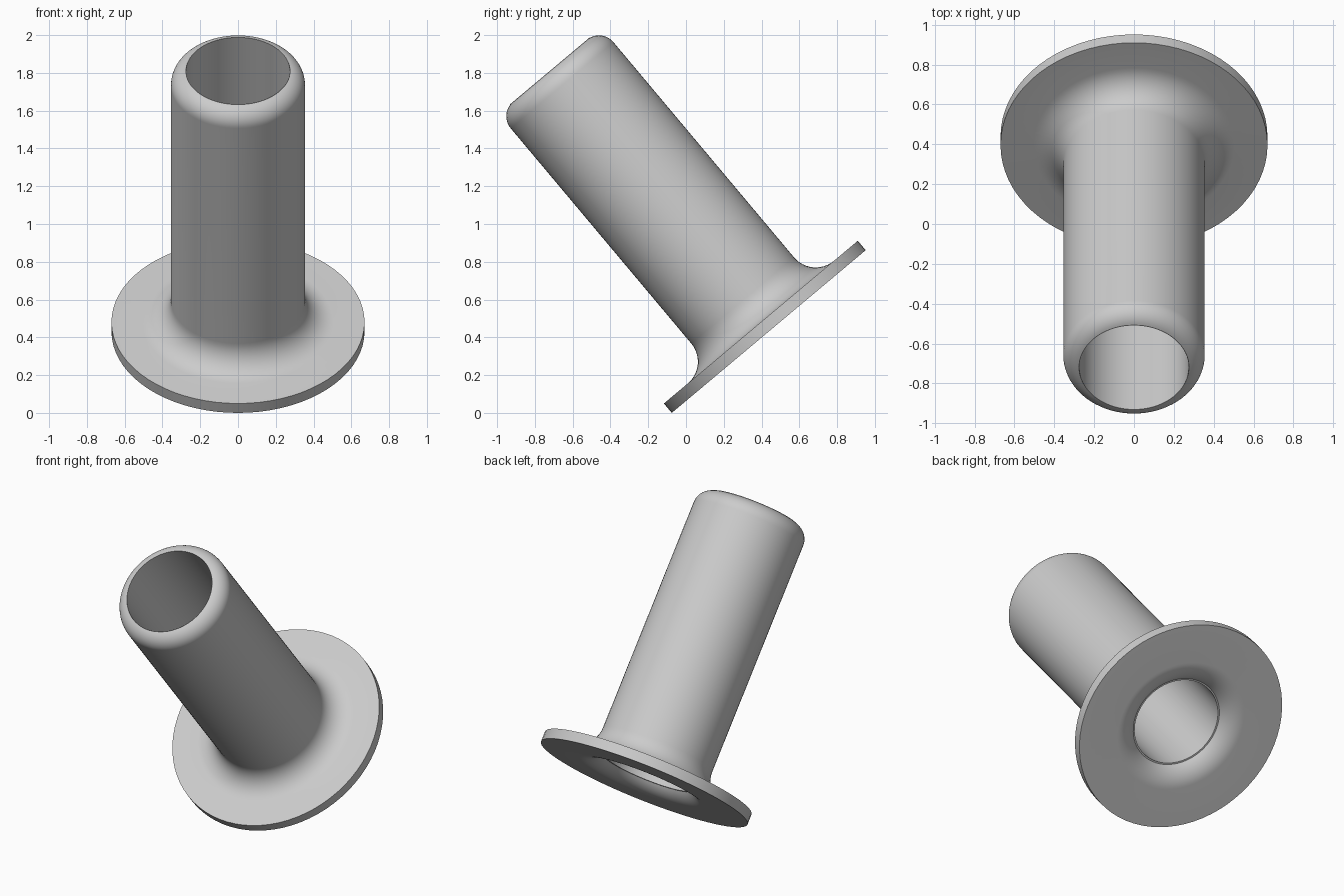
import bpy, bmesh
from math import sin, cos, pi, radians
from mathutils import Matrix, Vector

cube = bpy.data.objects.get("Cube")
if cube:
    bpy.data.objects.remove(cube, do_unlink=True)

SEGMENTS = 72
TILT = radians(40)
FLANGE_R, FLANGE_T = 0.67, 0.065
TUBE_R, BORE_R, LENGTH = 0.355, 0.275, 1.802
FILLET, LIP = 0.15, 0.10
FLARE, FLARE_START = 0.173, 0.42


def arc(cr, cz, radius, start, end, steps=12):
    """Points (r, z) along an arc, angles in degrees."""
    angles = [radians(start + (end - start) * i / steps) for i in range(steps + 1)]
    return [(cr + radius * cos(a), cz + radius * sin(a)) for a in angles]


# Cross-section of the sleeve: flange, fillet, rounded lip, bore, flared mouth
profile = [(FLANGE_R, 0), (FLANGE_R, FLANGE_T)]
profile += arc(TUBE_R + FILLET, FLANGE_T + FILLET, FILLET, 270, 180)
profile += arc(TUBE_R - LIP, LENGTH - LIP, LIP, 0, 78)
profile += [(BORE_R, LENGTH), (BORE_R, FLANGE_T)]
profile += arc(FLARE_START, FLARE, FLARE, 218.7, 270)

# Revolve the closed cross-section
bm = bmesh.new()
verts = [bm.verts.new((r, 0, z)) for r, z in profile]
edges = [bm.edges.new((a, b)) for a, b in zip(verts, verts[1:] + verts[:1])]
bmesh.ops.spin(bm, geom=verts + edges, cent=(0, 0, 0), axis=(0, 0, 1),
               angle=2 * pi, steps=SEGMENTS, use_duplicate=False)
bmesh.ops.remove_doubles(bm, verts=bm.verts, dist=0.0001)
bmesh.ops.recalc_face_normals(bm, faces=bm.faces)

# Lean the sleeve forward, resting on the flange's front edge
bm.transform(Matrix.Rotation(TILT, 4, 'X'))
ys = [v.co.y for v in bm.verts]
bmesh.ops.translate(bm, verts=bm.verts, vec=Vector(
    (0, -(min(ys) + max(ys)) / 2, -min(v.co.z for v in bm.verts))))

mesh = bpy.data.meshes.new("flanged_sleeve")
bm.to_mesh(mesh)
bm.free()
sleeve = bpy.data.objects.new("flanged_sleeve", mesh)
bpy.context.collection.objects.link(sleeve)

# Single grey material
grey = bpy.data.materials.new("plain_grey")
grey.use_nodes = True
colour = (0.6, 0.6, 0.6, 1)
grey.diffuse_color = colour
grey.node_tree.nodes["Principled BSDF"].inputs["Base Color"].default_value = colour
mesh.materials.append(grey)

bpy.ops.object.select_all(action='DESELECT')
sleeve.select_set(True)
bpy.context.view_layer.objects.active = sleeve
bpy.ops.object.shade_smooth_by_angle(angle=radians(30))
